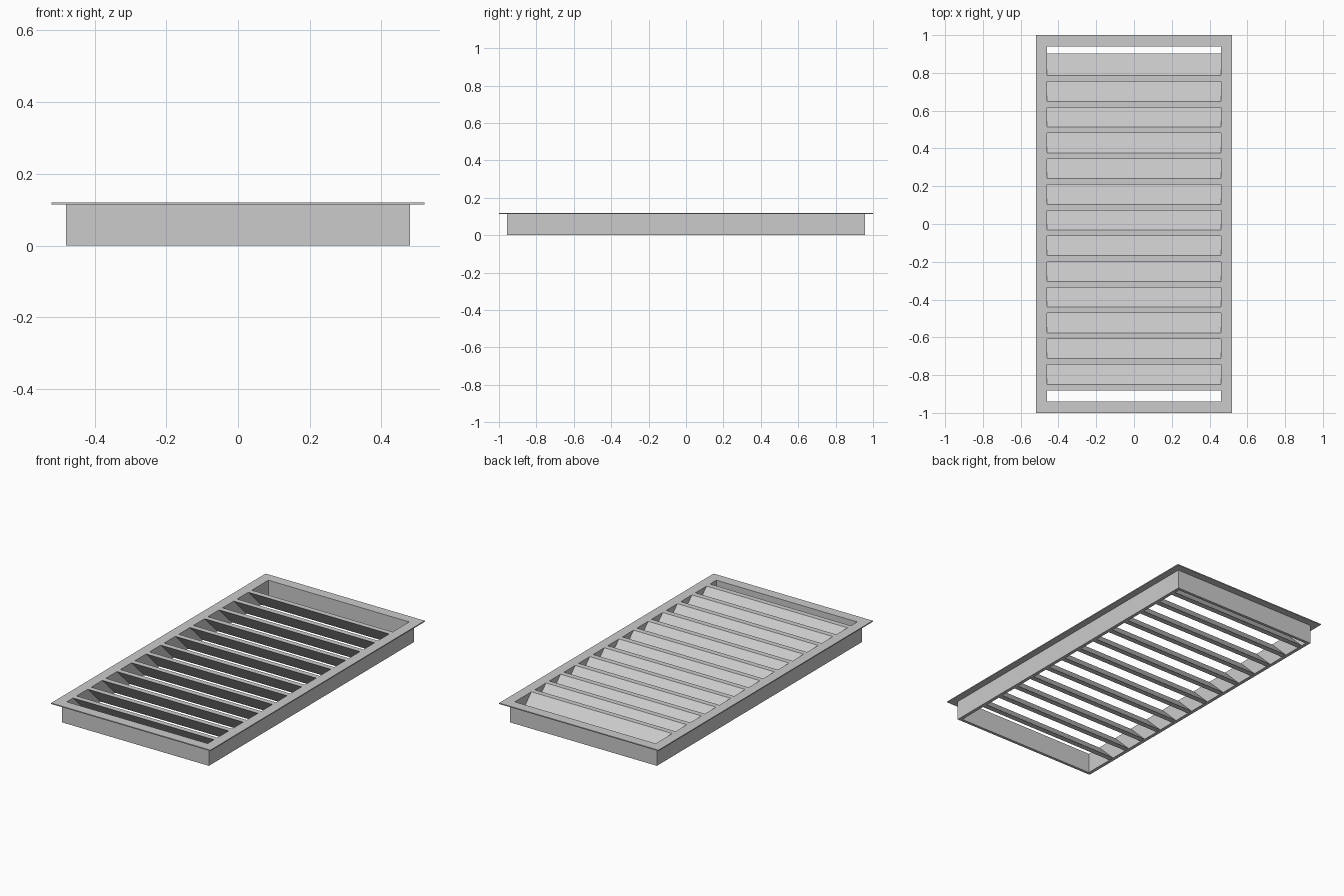
import bpy, bmesh

if "Cube" in bpy.data.objects:
    bpy.data.objects.remove(bpy.data.objects["Cube"])

TOP = 0.12
INNER_X, INNER_Y = 0.46, 0.94

metal = bpy.data.materials.new("grey metal")
metal.diffuse_color = (0.6, 0.6, 0.6, 1)
metal.use_nodes = True
metal.node_tree.nodes["Principled BSDF"].inputs["Base Color"].default_value = metal.diffuse_color


def make_object(name, bm):
    bmesh.ops.recalc_face_normals(bm, faces=bm.faces)
    mesh = bpy.data.meshes.new(name)
    bm.to_mesh(mesh)
    bm.free()
    mesh.materials.append(metal)
    obj = bpy.data.objects.new(name, mesh)
    bpy.context.collection.objects.link(obj)
    return obj


def rectangle(bm, x, y, z):
    return [bm.verts.new((sx * x, sy * y, z))
            for sx, sy in ((-1, -1), (1, -1), (1, 1), (-1, 1))]


# Frame: a ring profile (half x, half y, height) swept round the opening
bm = bmesh.new()
profile = [(INNER_X, INNER_Y, 0), (0.48, 0.957, 0), (0.48, 0.957, TOP - 0.006),
           (0.52, 1.0, TOP - 0.006), (0.52, 1.0, TOP), (INNER_X, INNER_Y, TOP)]
loops = [rectangle(bm, *p) for p in profile]
for a, b in zip(loops, loops[1:] + loops[:1]):
    for i in range(4):
        j = (i + 1) % 4
        bm.faces.new((a[i], a[j], b[j], b[i]))
make_object("flanged_frame", bm)

# Slats: slanted blades with flat tops, flush with the flange
SLATS, PITCH, WIDTH, RUN = 13, 0.1362, 0.032, 0.118
for n in range(SLATS):
    y = -0.881 + n * PITCH
    section = [(y, TOP), (y + WIDTH, TOP), (y + WIDTH + RUN, 0.002), (y + RUN, 0.002)]
    bm = bmesh.new()
    left = bm.faces.new([bm.verts.new((-INNER_X, py, pz)) for py, pz in section])
    ext = bmesh.ops.extrude_face_region(bm, geom=[left], use_keep_orig=True)
    moved = [v for v in ext["geom"] if isinstance(v, bmesh.types.BMVert)]
    bmesh.ops.translate(bm, verts=moved, vec=(2 * INNER_X, 0, 0))
    make_object(f"slat_{n + 1}", bm)
